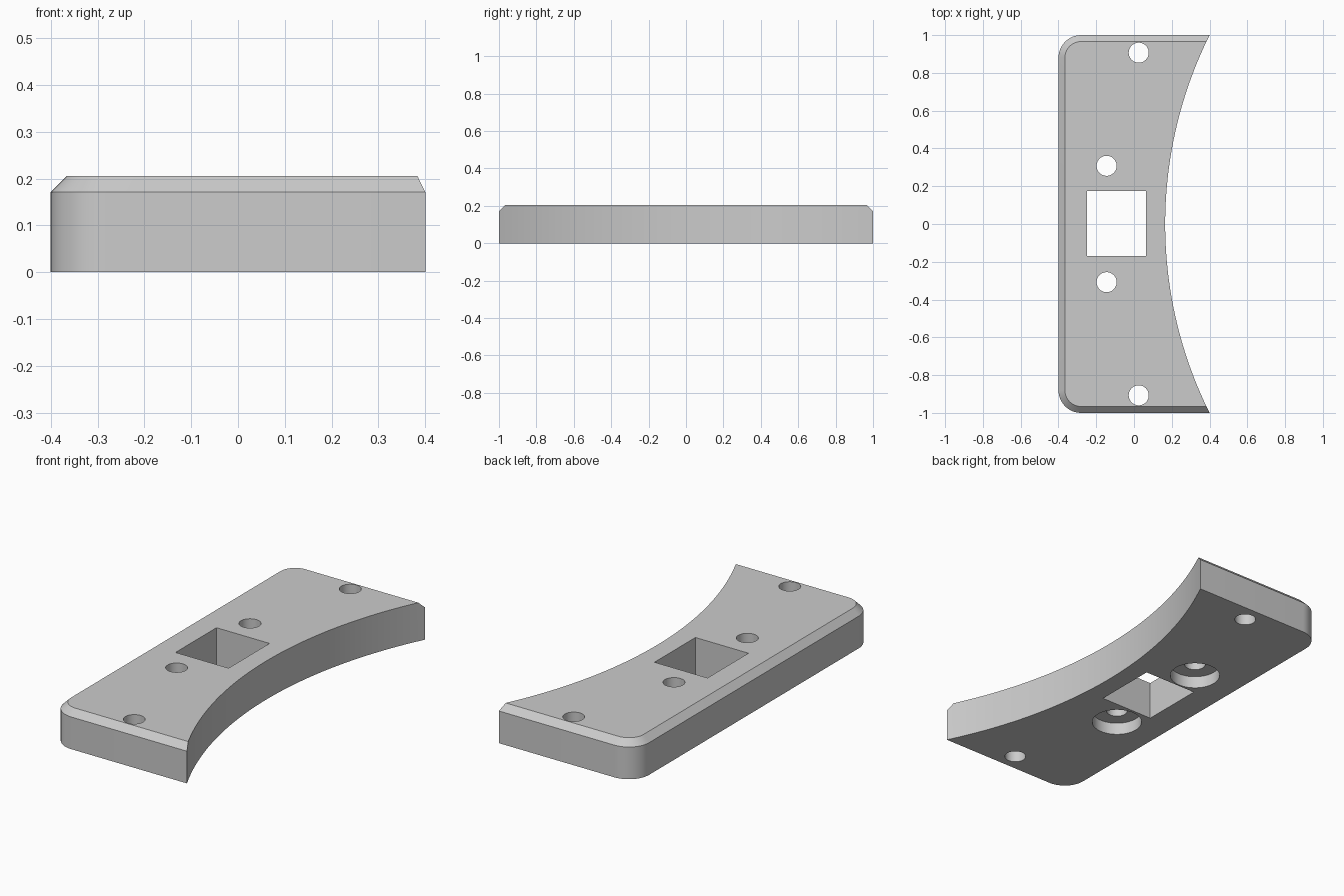
import bpy, bmesh, math

cube = bpy.data.objects.get("Cube")
if cube:
    bpy.data.objects.remove(cube, do_unlink=True)

LEFT, HALF, HEIGHT, CHAMFER, CORNER = -0.4, 1.0, 0.205, 0.034, 0.12
ARC_R, ARC_X = 2.245, 2.41     # concave side: radius and centre
STEPS = 40

grey = bpy.data.materials.new("plain_grey")
grey.use_nodes = True
colour = (0.6, 0.6, 0.6, 1)
grey.diffuse_color = colour
grey.node_tree.nodes["Principled BSDF"].inputs["Base Color"].default_value = colour


def outline(inset):
    """Plate outline, counter-clockwise, pulled in on the three straight sides."""
    half, left, r = HALF - inset, LEFT + inset, CORNER - inset
    points = []
    for i in range(STEPS + 1):
        y = max(-half, min(half, HALF * (2 * i / STEPS - 1)))
        points.append((ARC_X - math.sqrt(ARC_R ** 2 - y * y), y))
    for side, start in ((1, 90), (-1, 180)):
        for i in range(13):
            a = math.radians(start + i * 7.5)
            points.append((left + r + r * math.cos(a), side * (half - r) + r * math.sin(a)))
    return points


# Plate body: straight wall, then a chamfer up to the top face
bm = bmesh.new()
rings = [[bm.verts.new((x, y, z)) for x, y in outline(inset)]
         for z, inset in ((0, 0), (HEIGHT - CHAMFER, 0), (HEIGHT, CHAMFER))]
for low, high in zip(rings, rings[1:]):
    for i in range(len(low)):
        j = (i + 1) % len(low)
        bm.faces.new((low[i], low[j], high[j], high[i]))
bm.faces.new(rings[0][::-1])
bm.faces.new(rings[-1])
mesh = bpy.data.meshes.new("mounting_plate")
bm.to_mesh(mesh)
bm.free()
mesh.materials.append(grey)
plate = bpy.data.objects.new("mounting_plate", mesh)
bpy.context.collection.objects.link(plate)
bpy.context.view_layer.objects.active = plate


def cut(cutter):
    """Subtract a cutter from the plate, then remove it."""
    cutter.hide_render = True
    cutter.data.materials.append(grey)
    mod = plate.modifiers.new("cut", 'BOOLEAN')
    mod.operation, mod.solver, mod.object = 'DIFFERENCE', 'EXACT', cutter
    bpy.context.view_layer.objects.active = plate
    bpy.ops.object.modifier_apply(modifier=mod.name)
    bpy.data.objects.remove(cutter, do_unlink=True)


def drill(x, y, radius, top):
    bpy.ops.mesh.primitive_cylinder_add(vertices=48, radius=radius, depth=top + 0.1,
                                        location=(x, y, (top - 0.1) / 2))
    cut(bpy.context.object)


# Screw holes, with counterbores under the inner pair
for side in (-1, 1):
    drill(0.025, side * 0.907, 0.053, 0.3)
    drill(-0.145, side * 0.308, 0.053, 0.3)
    drill(-0.145, side * 0.308, 0.125, 0.065)

# Rectangular window
bpy.ops.mesh.primitive_cube_add(size=1, location=(-0.093, 0.003, 0.1))
window = bpy.context.object
window.scale = (0.312, 0.344, 0.5)
bpy.context.view_layer.update()
cut(window)

# Smooth curved walls, sharp edges kept
bpy.ops.object.select_all(action='DESELECT')
plate.select_set(True)
bpy.context.view_layer.objects.active = plate
bpy.ops.object.shade_smooth_by_angle(angle=math.radians(25))
